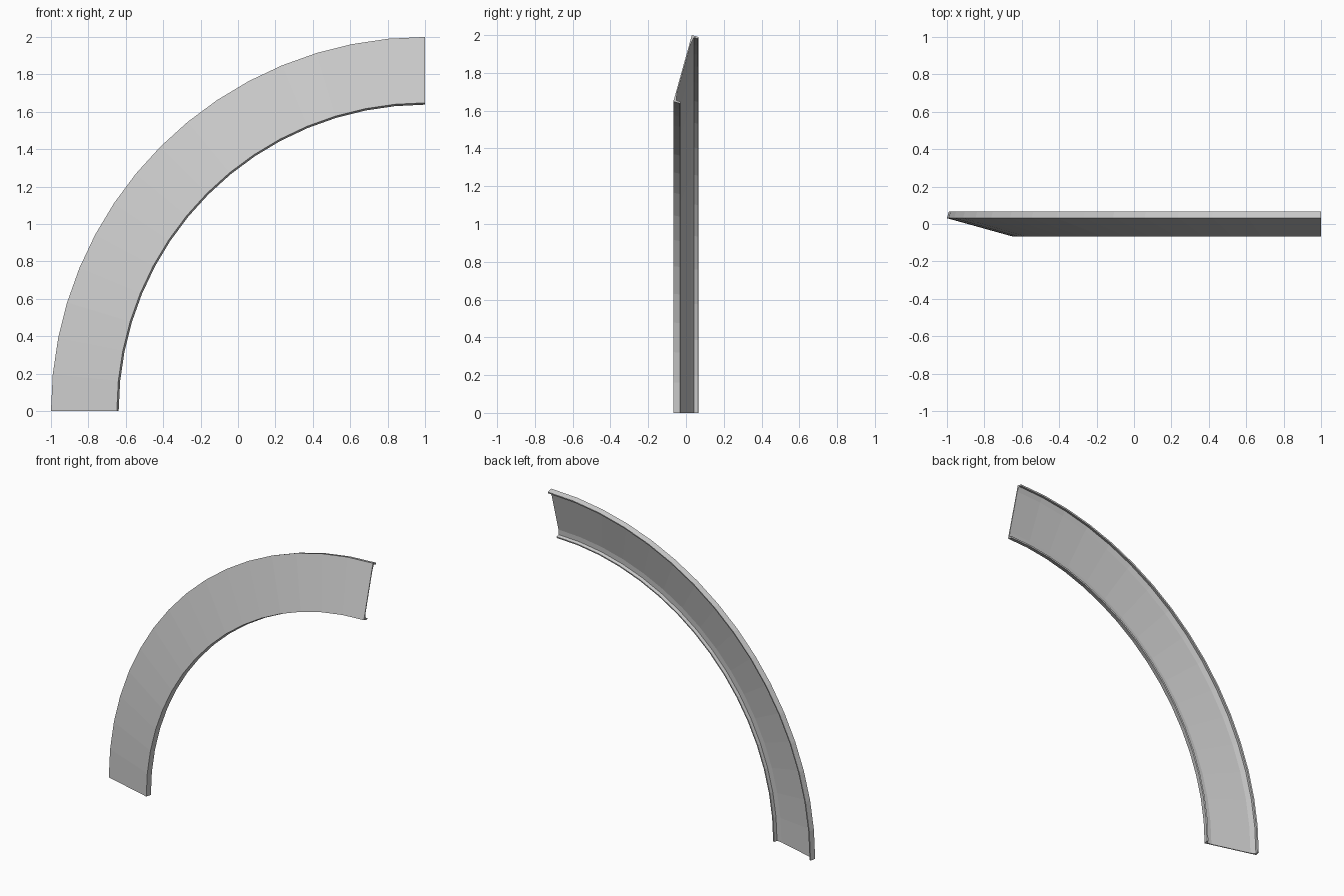
import bpy, bmesh, math

if "Cube" in bpy.data.objects:
    bpy.data.objects.remove(bpy.data.objects["Cube"])

SEGMENTS = 16
# Web runs from the inner front corner to the outer corner, as (radius, y)
INNER, OUTER = (1.648, -0.067), (2.0, 0.031)
length = math.dist(INNER, OUTER)
along = ((OUTER[0] - INNER[0]) / length, (OUTER[1] - INNER[1]) / length)
back = (-along[1], along[0])


def section_point(u, v):
    """u along the web, v towards its back side."""
    return (INNER[0] + along[0] * u + back[0] * v,
            INNER[1] + along[1] * u + back[1] * v)


# Channel section: thin web, shallow fillets, and a flange on each edge
FLANGE, LIP, WEB = 0.037, 0.010, 0.007
half = [(0, 0), (0, FLANGE), (LIP, FLANGE), (LIP, 0.014), (0.045, WEB)]
section = [section_point(u, v) for u, v in half]
section += [section_point(length - u, v) for u, v in reversed(half)]

# Sweep the section a quarter turn around the axis at x = 1
bm = bmesh.new()
rings = []
for i in range(SEGMENTS + 1):
    a = math.pi / 2 * i / SEGMENTS
    rings.append([bm.verts.new((1 - r * math.cos(a), y, r * math.sin(a)))
                  for r, y in section])
n = len(section)
for r0, r1 in zip(rings, rings[1:]):
    for k in range(n):
        m = (k + 1) % n
        bm.faces.new((r0[k], r0[m], r1[m], r1[k]))
bm.faces.new(rings[0])
bm.faces.new(rings[-1])
# The lower end is cut flat at ground level
for v in bm.verts:
    v.co.z = max(v.co.z, 0)
bmesh.ops.recalc_face_normals(bm, faces=bm.faces)
mesh = bpy.data.meshes.new("arch_trim")
bm.to_mesh(mesh)
bm.free()
arch = bpy.data.objects.new("arch_trim", mesh)
bpy.context.collection.objects.link(arch)
